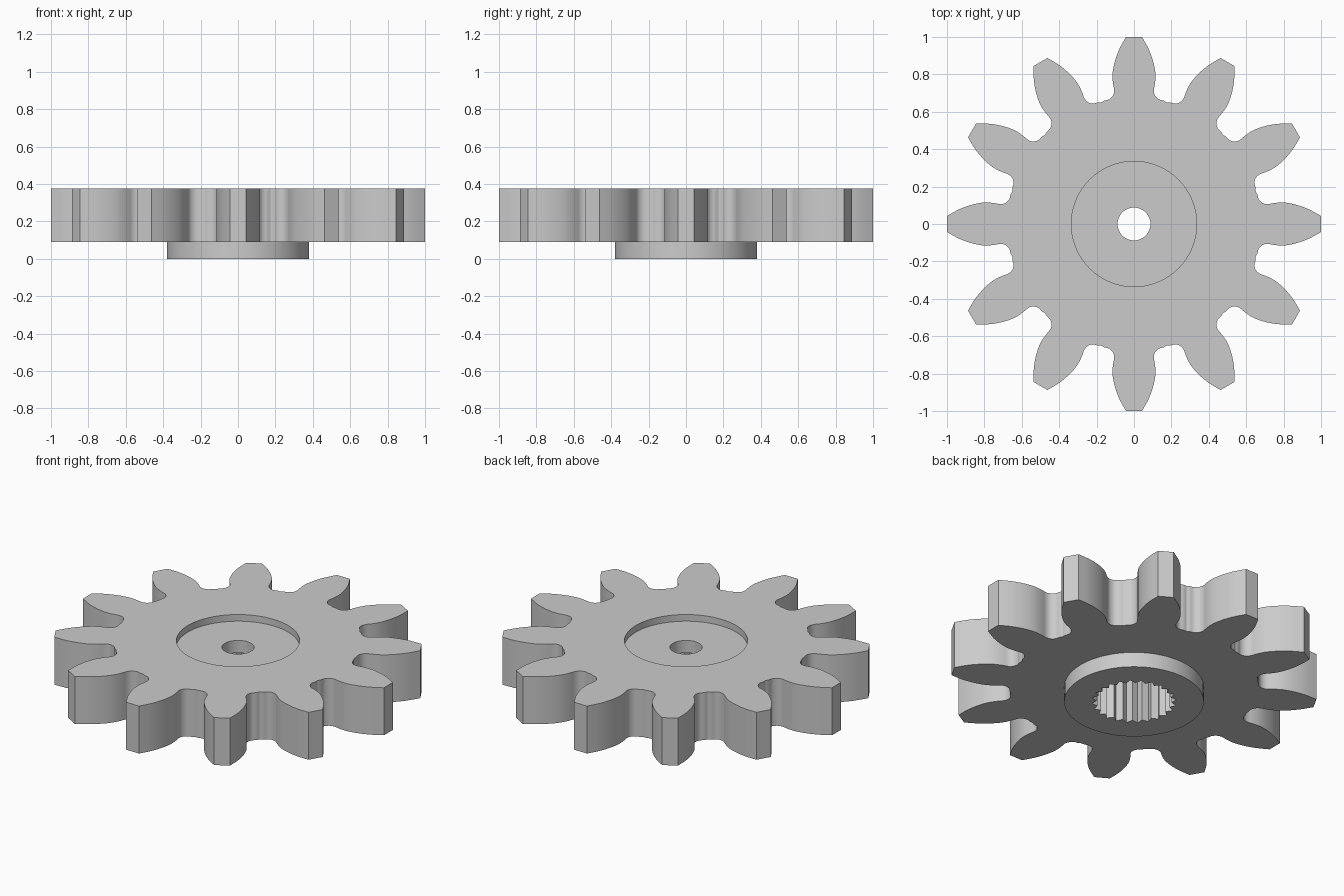
import bpy, bmesh, math
from mathutils import Vector, Matrix

if "Cube" in bpy.data.objects:
    bpy.data.objects.remove(bpy.data.objects["Cube"])

TEETH, SPLINES = 12, 24


def circle(radius, count=72):
    return [Vector((radius * math.cos(2 * math.pi * i / count),
                    radius * math.sin(2 * math.pi * i / count))) for i in range(count)]


def smooth_path(points, steps=3):
    """Catmull-Rom curve through the points, ends included."""
    p = [points[0] * 2 - points[1]] + points + [points[-1] * 2 - points[-2]]
    out = []
    for a, b, c, d in zip(p, p[1:], p[2:], p[3:]):
        for k in range(steps):
            t = k / steps
            out.append(0.5 * (2 * b + (c - a) * t + (2 * a - 5 * b + 4 * c - d) * t ** 2
                              + (3 * b - a - 3 * c + d) * t ** 3))
    return out + [points[-1]]


def gear_outline():
    """One tooth flank from tip to root, mirrored and repeated round the wheel."""
    flank = [Vector(v) for v in (
        (0.043, 1.0), (0.081, 0.93), (0.105, 0.86), (0.115, 0.80), (0.112, 0.75),
        (0.106, 0.715), (0.112, 0.688), (0.132, 0.667), (0.158, 0.66))]
    right = smooth_path(flank)
    left = [Vector((-v.x, v.y)) for v in reversed(right)]
    root = Vector((0.673 * math.sin(math.pi / TEETH), 0.673 * math.cos(math.pi / TEETH)))
    outline = []
    for i in range(TEETH):
        turn = Matrix.Rotation(-2 * math.pi * i / TEETH, 2)
        outline += [turn @ v for v in left + right + [root]]
    return outline[::-1]


def spline_outline():
    """Star-shaped socket with pointed grooves."""
    n = SPLINES * 2
    return [Vector((math.sin(2 * math.pi * i / n), math.cos(2 * math.pi * i / n)))
            * (0.232 if i % 2 == 0 else 0.203) for i in range(n)]


bm = bmesh.new()


def wall(outline, z_low, z_high):
    """Vertical wall; returns its lower and upper edge loops."""
    rings = [[bm.verts.new((v.x, v.y, z)) for v in outline] for z in (z_low, z_high)]
    n = len(outline)
    for i in range(n):
        j = (i + 1) % n
        bm.faces.new((rings[0][i], rings[0][j], rings[1][j], rings[1][i]))
    return [[bm.edges.get((r[i], r[(i + 1) % n])) for i in range(n)] for r in rings]


def flat_ring(outer, inner):
    bmesh.ops.triangle_fill(bm, edges=outer + inner, use_beauty=True, normal=(0, 0, 1))


# Walls of every step
gear_low, gear_high = wall(gear_outline(), 0.09, 0.375)
hub_low, hub_high = wall(circle(0.38), 0.0, 0.09)
recess_low, recess_high = wall(circle(0.335), 0.335, 0.375)
bore_low, bore_high = wall(circle(0.088, 36), 0.26, 0.335)
socket_low, socket_high = wall(spline_outline(), 0.0, 0.26)

# Flat faces joining the steps
flat_ring(gear_high, recess_high)
flat_ring(recess_low, bore_high)
flat_ring(socket_high, bore_low)
flat_ring(hub_low, socket_low)
flat_ring(gear_low, hub_high)
bmesh.ops.recalc_face_normals(bm, faces=bm.faces[:])

mesh = bpy.data.meshes.new("gear_wheel")
bm.to_mesh(mesh)
bm.free()
gear = bpy.data.objects.new("gear_wheel", mesh)
bpy.context.collection.objects.link(gear)

grey = bpy.data.materials.new("plain grey")
grey.diffuse_color = (0.6, 0.6, 0.6, 1)
grey.use_nodes = True
grey.node_tree.nodes["Principled BSDF"].inputs["Base Color"].default_value = grey.diffuse_color
mesh.materials.append(grey)

bpy.context.view_layer.objects.active = gear
gear.select_set(True)
bpy.ops.object.shade_smooth_by_angle(angle=math.radians(30))
